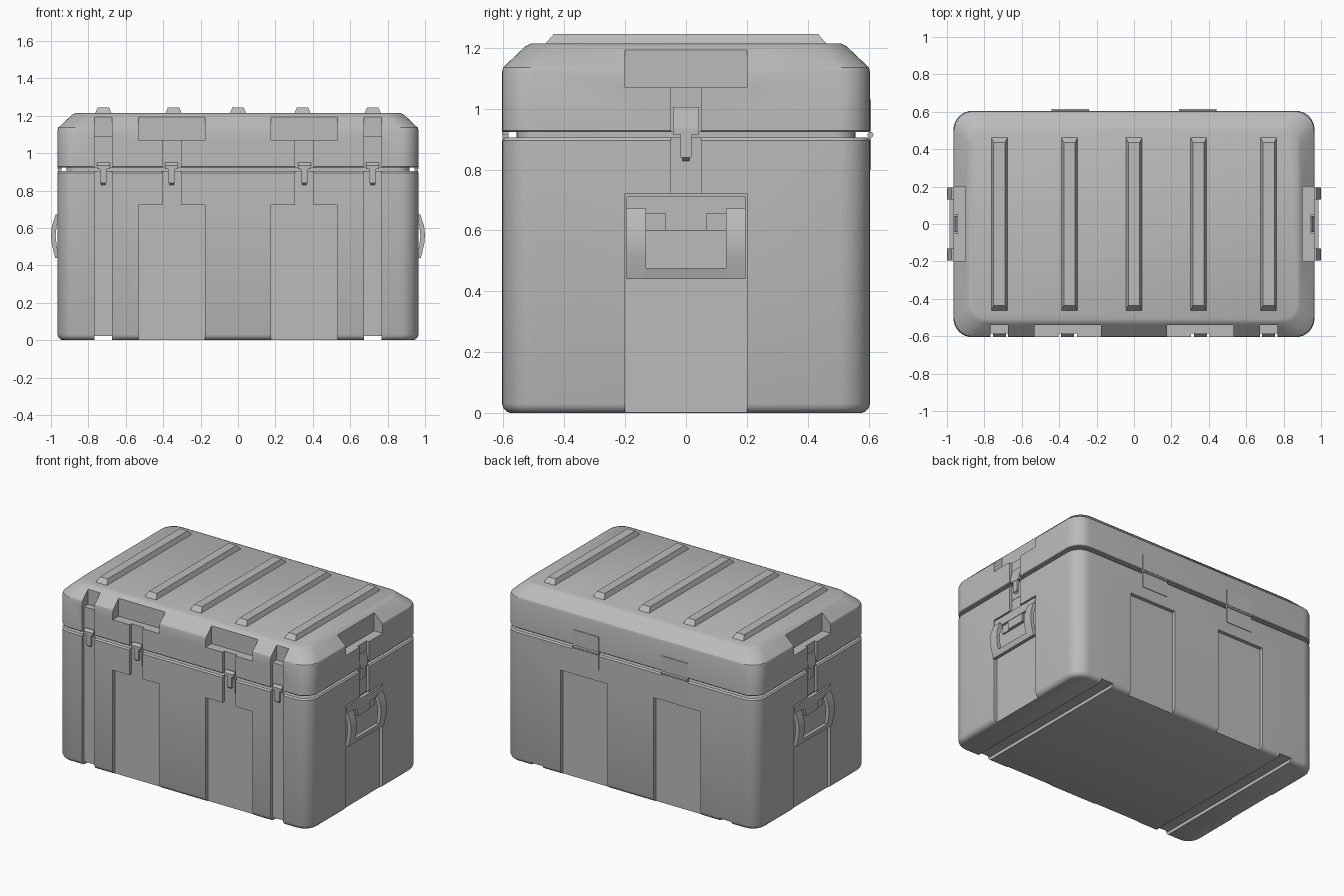
import bpy, bmesh, math
from mathutils import Matrix

cube = bpy.data.objects.get("Cube")
if cube:
    bpy.data.objects.remove(cube, do_unlink=True)

grey = bpy.data.materials.new("case grey")
grey.use_nodes = True
grey.diffuse_color = (0.5, 0.5, 0.5, 1)
grey.node_tree.nodes["Principled BSDF"].inputs["Base Color"].default_value = (0.5, 0.5, 0.5, 1)
HX, HY = 0.965, 0.605


def finish(name, bm, turn=0):
    """Turn a bmesh into a named object, rotated about z."""
    bm.transform(Matrix.Rotation(turn, 4, "Z"))
    bmesh.ops.recalc_face_normals(bm, faces=bm.faces)
    mesh = bpy.data.meshes.new(name)
    bm.to_mesh(mesh)
    bm.free()
    obj = bpy.data.objects.new(name, mesh)
    bpy.context.collection.objects.link(obj)
    mesh.materials.append(grey)
    return obj


def shade(obj, angle=30):
    bpy.ops.object.select_all(action="DESELECT")
    obj.select_set(True)
    bpy.context.view_layer.objects.active = obj
    bpy.ops.object.shade_smooth_by_angle(angle=math.radians(angle))


def shell(name, rings):
    """Stack rounded rectangles: inset, corner radius, height."""
    bm = bmesh.new()
    loops = []
    for inset, r, z in rings:
        loop = []
        for q, (sx, sy) in enumerate([(1, 1), (-1, 1), (-1, -1), (1, -1)]):
            for i in range(9):
                a = math.pi / 2 * (q + i / 8)
                loop.append(bm.verts.new((sx * (HX - inset - r) + r * math.cos(a),
                                          sy * (HY - inset - r) + r * math.sin(a), z)))
        loops.append(loop)
    for low, high in zip(loops, loops[1:]):
        for i in range(len(low)):
            j = (i + 1) % len(low)
            bm.faces.new((low[i], low[j], high[j], high[i]))
    bm.faces.new(loops[0][::-1])
    bm.faces.new(loops[-1])
    return finish(name, bm)


def box(name, x, y, z, turn=0):
    bm = bmesh.new()
    bmesh.ops.create_cube(bm, size=1)
    for v in bm.verts:
        v.co = [r[0] if c < 0 else r[1] for c, r in zip(v.co, (x, y, z))]
    return finish(name, bm, turn)


def prism(name, points, x, turn=0):
    """Extrude a y, z outline along x."""
    bm = bmesh.new()
    face = bm.faces.new([bm.verts.new((x[0], y, z)) for y, z in points])
    new = bmesh.ops.extrude_face_region(bm, geom=[face])["geom"]
    bmesh.ops.translate(bm, verts=[g for g in new if isinstance(g, bmesh.types.BMVert)],
                        vec=(x[1] - x[0], 0, 0))
    return finish(name, bm, turn)


def cut(obj, x, y, z, turn=0):
    cutter = box("cutter", x, y, z, turn)
    mod = obj.modifiers.new("recess", "BOOLEAN")
    mod.operation, mod.solver, mod.object = "DIFFERENCE", "EXACT", cutter
    bpy.context.view_layer.objects.active = obj
    bpy.ops.object.modifier_apply(modifier=mod.name)
    bpy.data.objects.remove(cutter, do_unlink=True)


# Tub, lid and the narrower neck in the gap between them
tub = shell("tub", [(0.028, 0.075, 0), (0.016, 0.085, 0.004), (0.005, 0.097, 0.015),
                    (0, 0.1, 0.03), (0, 0.1, 0.895), (0.008, 0.095, 0.905)])
lid = shell("lid", [(0.004, 0.1, 0.923), (0, 0.1, 0.928), (0, 0.1, 1.12), (0.004, 0.1, 1.136),
                    (0.078, 0.09, 1.206), (0.095, 0.085, 1.214)])
neck = shell("neck", [(0.048, 0.07, 0.85), (0.048, 0.07, 0.98)])


def t_recess(centre, half, depth, turn):
    """Lower panel, narrow stem and stepped notch in the lid edge."""
    wide = (centre - half, centre + half)
    stem = (centre - 0.05, centre + 0.05)
    cut(tub, wide, (-depth - 0.1, -depth + 0.025), (-0.1, 0.722), turn)
    cut(tub, stem, (-depth - 0.1, -depth + 0.02), (0.7, 1), turn)
    cut(lid, stem, (-depth - 0.1, -depth + 0.02), (0.8, 1.1), turn)
    cut(lid, wide, (-depth - 0.1, -depth + 0.065), (1.07, 1.3), turn)


QUARTER = math.pi / 2
for s in (-1, 1):
    t_recess(s * 0.355, 0.178, HY, 0)
    t_recess(0, 0.2, HX, s * QUARTER)
    # Front strap channels, carried under the tub
    strap = (s * 0.72 - 0.047, s * 0.72 + 0.047)
    cut(tub, strap, (-0.8, -0.585), (-0.1, 1))
    cut(lid, strap, (-0.8, -0.585), (0.8, 1.1))
    cut(lid, strap, (-0.8, -0.54), (1.09, 1.3))
    cut(tub, strap, (-0.8, 0.8), (-0.1, 0.022))
    # Back panels
    cut(tub, (s * 0.355 - 0.178, s * 0.355 + 0.178), (0.58, 0.8), (-0.1, 0.722))
for part in (tub, lid, neck):
    shade(part)

# Tapered ribs across the lid
for i, x in enumerate((-0.72, -0.345, 0, 0.345, 0.72)):
    bm = bmesh.new()
    bmesh.ops.create_cube(bm, size=1)
    for v in bm.verts:
        top = v.co.z > 0
        v.co = (x + math.copysign(0.03 if top else 0.047, v.co.x),
                math.copysign(0.435 if top else 0.47, v.co.y), 1.245 if top else 1.205)
    finish(f"lid_rib_{i + 1}", bm)


def latch(name, c, wall, turn, big):
    """Keeper on the lid with a hook hanging below it."""
    w, top = (0.042, 1.005) if big else (0.035, 0.95)
    prism(name + "_keeper", [(-wall, 0.915), (-wall - 0.022, 0.915), (-wall - 0.022, 0.935),
                             (-wall - 0.008, top), (-wall, top)], (c - w, c + w), turn)
    box(name + "_base", (c - w, c + w), (-wall - 0.005, -wall + 0.02), (0.8, 0.9), turn)
    box(name + "_hook", (c - 0.018, c + 0.018), (-wall - 0.02, -wall), (0.84, 0.92), turn)
    prism(name + "_tip", [(-wall, 0.84), (-wall - 0.02, 0.84), (-wall, 0.825)],
          (c - 0.012, c + 0.012), turn)


for side, s in (("right", -1), ("left", 1)):
    latch(f"outer_latch_{side}", s * 0.72, 0.583, 0, False)
    latch(f"inner_latch_{side}", s * 0.355, 0.583, 0, False)
    latch(f"side_latch_{side}", 0, 0.943, s * QUARTER, True)

    # Back hinges
    hinge = (s * 0.34 - 0.1, s * 0.34 + 0.1)
    box(f"hinge_upper_{side}", hinge, (0.6, 0.609), (0.925, 1.03))
    box(f"hinge_lower_{side}", hinge, (0.6, 0.609), (0.8, 0.905))
    bm = bmesh.new()
    bmesh.ops.create_cone(bm, cap_ends=True, segments=12, radius1=0.01, radius2=0.01, depth=0.2)
    bm.transform(Matrix.Translation((s * 0.34, 0.606, 0.914)) @ Matrix.Rotation(QUARTER, 4, "Y"))
    shade(finish(f"hinge_pin_{side}", bm))

    # Carry handle: bracket, two bowed arms and a grip
    turn = s * QUARTER
    box(f"handle_bracket_{side}", (-0.135, 0.135), (-0.95, -0.93), (0.6, 0.712), turn)
    box(f"handle_boss_{side}", (-0.068, 0.068), (-0.962, -0.93), (0.6, 0.712), turn)
    box(f"handle_pivot_{side}", (-0.195, 0.195), (-0.965, -0.94), (0.655, 0.712), turn)
    arm = [(-0.945, 0.672), (-0.975, 0.672), (-0.995, 0.61), (-1, 0.56), (-0.995, 0.51),
           (-0.977, 0.44), (-0.955, 0.44), (-0.97, 0.51), (-0.975, 0.56), (-0.97, 0.61)]
    for end, a in (("a", -0.195), ("b", 0.132)):
        shade(prism(f"handle_arm_{end}_{side}", arm, (a, a + 0.063), turn))
    prism(f"handle_grip_{side}", [(-0.955, 0.44), (-0.977, 0.44), (-0.987, 0.476), (-0.963, 0.476)],
          (-0.135, 0.135), turn)
